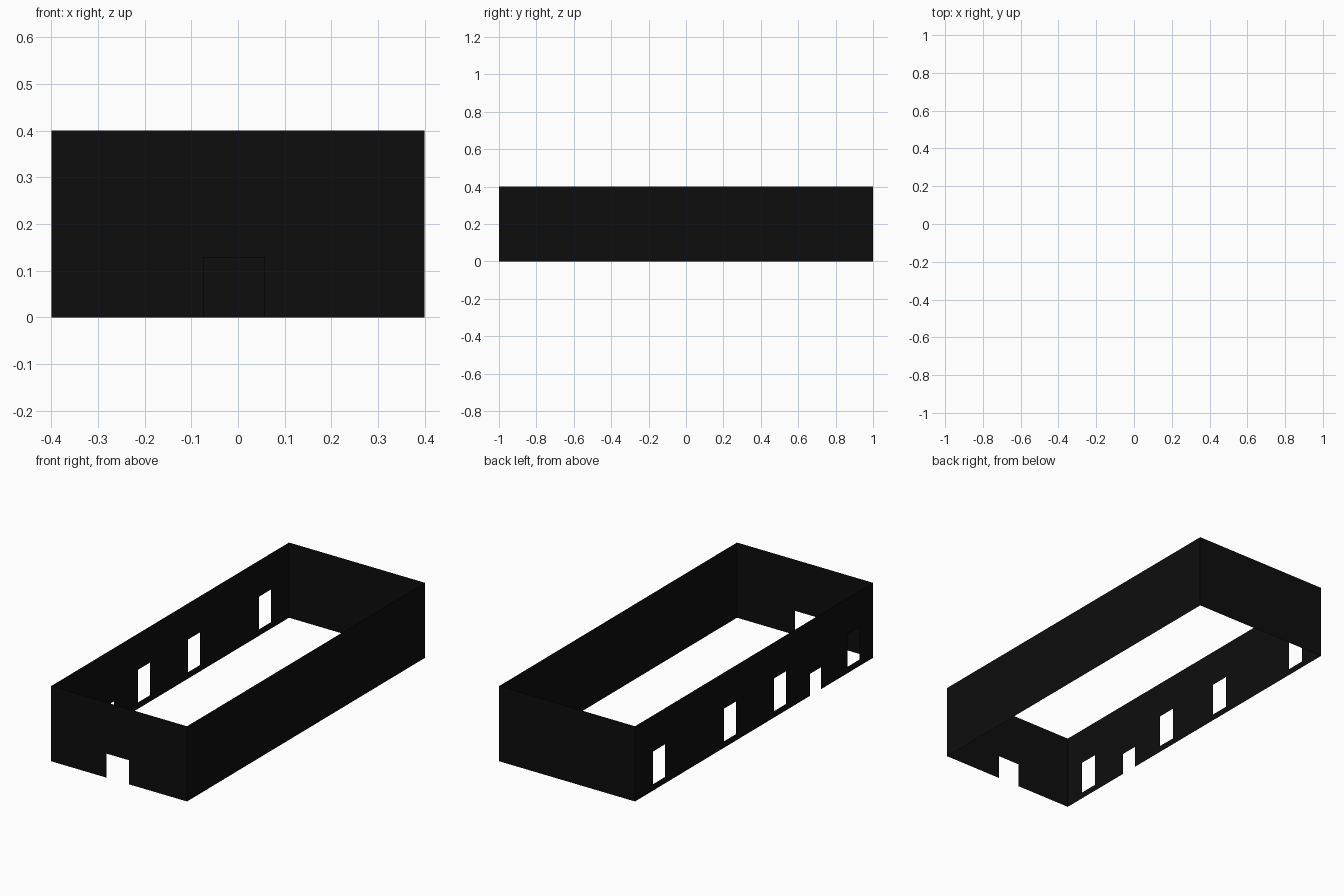
import bpy
import bmesh
from mathutils import Vector

if "Cube" in bpy.data.objects:
    bpy.data.objects.remove(bpy.data.objects["Cube"])

HX, HY, H = 0.4, 1.0, 0.4

black = bpy.data.materials.new("black")
black.diffuse_color = (0.004, 0.004, 0.004, 1)
black.use_nodes = True
black.node_tree.nodes["Principled BSDF"].inputs["Base Color"].default_value = black.diffuse_color


def wall(name, start, end, openings=()):
    """Paper-thin wall from start to end; openings are (u0, u1, z0, z1) along it."""
    a, b = Vector((*start, 0)), Vector((*end, 0))
    length = (b - a).length
    direction = (b - a).normalized()
    us = sorted({0, length, *(u for o in openings for u in o[:2])})
    zs = sorted({0, H, *(z for o in openings for z in o[2:])})
    bm = bmesh.new()
    for u0, u1 in zip(us, us[1:]):
        for z0, z1 in zip(zs, zs[1:]):
            um, zm = (u0 + u1) / 2, (z0 + z1) / 2
            if any(o[0] < um < o[1] and o[2] < zm < o[3] for o in openings):
                continue
            bm.faces.new([bm.verts.new(a + direction * u + Vector((0, 0, z)))
                          for u, z in ((u0, z0), (u1, z0), (u1, z1), (u0, z1))])
    bmesh.ops.remove_doubles(bm, verts=bm.verts, dist=1e-5)
    mesh = bpy.data.meshes.new(name)
    bm.to_mesh(mesh)
    bm.free()
    mesh.materials.append(black)
    obj = bpy.data.objects.new(name, mesh)
    bpy.context.collection.objects.link(obj)


# Front wall with its doorway
wall("front_wall", (-HX, -HY), (HX, -HY), [(HX - 0.073, HX + 0.057, 0, 0.128)])

# Plain right and back walls
wall("right_wall", (HX, -HY), (HX, HY))
wall("back_wall", (HX, HY), (-HX, HY))

# Left wall: four windows and a side door, measured from the back corner
windows = [(HY - y, HY - y + 0.102, 0.034, 0.208) for y in (0.85, 0.251, -0.169, -0.785)]
side_door = (HY + 0.47, HY + 0.565, 0, 0.117)
wall("left_wall", (-HX, HY), (-HX, -HY), windows + [side_door])
